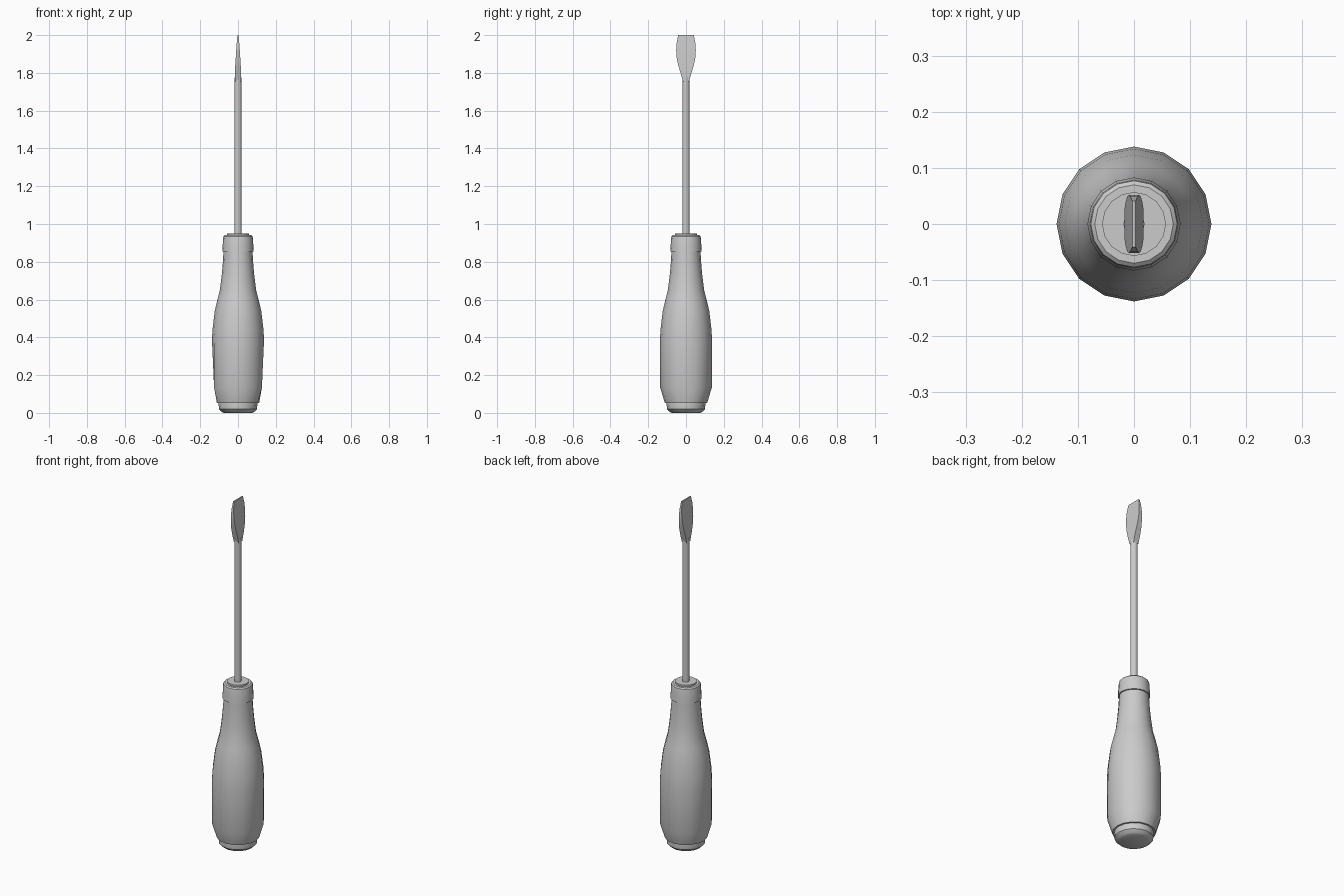
import bpy, bmesh, math

if "Cube" in bpy.data.objects:
    bpy.data.objects.remove(bpy.data.objects["Cube"])

def make_object(name, rings, angle=35):
    """Skin a list of vertex rings and cap both ends."""
    bm = bmesh.new()
    loops = [[bm.verts.new(p) for p in ring] for ring in rings]
    n = len(loops[0])
    for a, b in zip(loops, loops[1:]):
        for i in range(n):
            j = (i + 1) % n
            bm.faces.new((a[i], a[j], b[j], b[i]))
    bm.faces.new(loops[0][::-1])
    bm.faces.new(loops[-1])
    bmesh.ops.recalc_face_normals(bm, faces=bm.faces)
    mesh = bpy.data.meshes.new(name)
    bm.to_mesh(mesh)
    bm.free()
    ob = bpy.data.objects.new(name, mesh)
    bpy.context.collection.objects.link(ob)
    bpy.ops.object.select_all(action='DESELECT')
    ob.select_set(True)
    bpy.context.view_layer.objects.active = ob
    bpy.ops.object.shade_smooth_by_angle(angle=math.radians(angle))
    return ob

def lathe(name, profile, sides=16):
    """Turn (radius, z) points around the z axis."""
    step = 2 * math.pi / sides
    return make_object(name, [[(r * math.cos(i * step), r * math.sin(i * step), z)
                               for i in range(sides)] for r, z in profile])

# Rounded end cap under the handle
lathe("end_cap", [(0.074, 0), (0.086, 0.006), (0.1, 0.02), (0.103, 0.045), (0.1, 0.07)])

# Swelling grip, with the side points of its lower ring pulled in
grip = lathe("handle_grip", [(0.112, 0.053), (0.137, 0.135), (0.138, 0.39), (0.134, 0.45),
                             (0.123, 0.54), (0.109, 0.6), (0.096, 0.65), (0.086, 0.73),
                             (0.079, 0.81), (0.077, 0.86)])
for v in grip.data.vertices:
    if abs(v.co.z - 0.135) < 0.001 and abs(v.co.x) > 0.13:
        v.co.x *= 0.92

# Collar and ferrule
lathe("handle_collar", [(0.074, 0.853), (0.083, 0.855), (0.082, 0.87), (0.079, 0.925),
                        (0.077, 0.935), (0.07, 0.941)])
lathe("ferrule", [(0.057, 0.93), (0.057, 0.95)])

# Steel shaft
lathe("shaft", [(0.019, 0.94), (0.019, 1.775)], 12)

# Flat blade: flares in y while thinning in x
blade = [(0.016, 0.016, 1.755), (0.0165, 0.029, 1.80), (0.0145, 0.041, 1.84),
         (0.012, 0.049, 1.88), (0.0095, 0.052, 1.92), (0.0065, 0.049, 1.96),
         (0.003, 0.041, 2.0)]
make_object("flat_blade", [[(-x, -y, z), (x, -y, z), (x, y, z), (-x, y, z)]
                           for x, y, z in blade])
